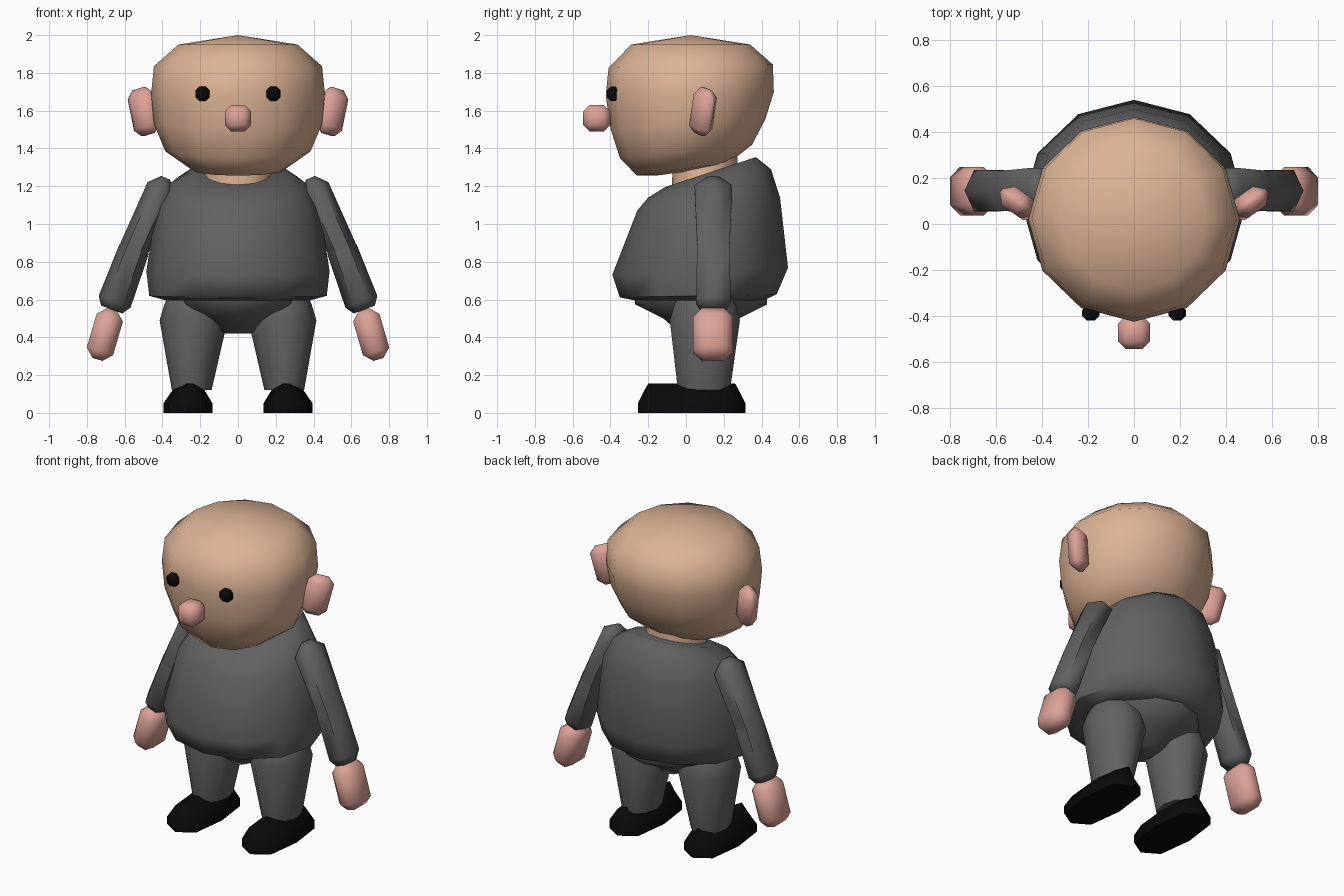
import bpy, bmesh
from math import sin, cos, pi, radians, atan2
from mathutils import Matrix, Vector

cube = bpy.data.objects.get("Cube")
if cube:
    bpy.data.objects.remove(cube, do_unlink=True)


def material(name, rgb):
    m = bpy.data.materials.new(name)
    m.use_nodes = True
    m.diffuse_color = (*rgb, 1)
    m.node_tree.nodes["Principled BSDF"].inputs["Base Color"].default_value = (*rgb, 1)
    return m


tan = material("tan_skin", (0.72, 0.45, 0.30))
pink = material("pink_skin", (0.72, 0.36, 0.31))
grey = material("grey_cloth", (0.12, 0.12, 0.12))
black = material("black", (0.003, 0.003, 0.003))


def finish(name, bm, mat, matrix):
    bmesh.ops.transform(bm, matrix=matrix, verts=bm.verts)
    bmesh.ops.remove_doubles(bm, verts=bm.verts, dist=0.0001)
    bmesh.ops.recalc_face_normals(bm, faces=bm.faces)
    mesh = bpy.data.meshes.new(name)
    bm.to_mesh(mesh)
    bm.free()
    mesh.materials.append(mat)
    ob = bpy.data.objects.new(name, mesh)
    bpy.context.collection.objects.link(ob)
    bpy.ops.object.select_all(action="DESELECT")
    ob.select_set(True)
    bpy.context.view_layer.objects.active = ob
    bpy.ops.object.shade_smooth_by_angle(angle=radians(62))
    return ob


def loft(name, rings, mat, n=12, power=1.0, matrix=Matrix()):
    """Skin stacked oval rings: (x, y, z, radius x, radius y, forward slope)."""
    bm = bmesh.new()
    loops = []
    for cx, cy, cz, rx, ry, slope in rings:
        loop = []
        for i in range(n):
            c, s = cos(2 * pi * i / n), sin(2 * pi * i / n)
            dx = rx * (1 if c > 0 else -1) * abs(c) ** power
            dy = ry * (1 if s > 0 else -1) * abs(s) ** power
            loop.append(bm.verts.new((cx + dx, cy + dy, cz + slope * dy)))
        loops.append(loop)
    for a, b in zip(loops, loops[1:]):
        for i in range(n):
            j = (i + 1) % n
            bm.faces.new((a[i], a[j], b[j], b[i]))
    for ring, loop in ((rings[0], loops[0]), (rings[-1], loops[-1])):
        if ring[3] > 0:
            bm.faces.new(loop)
    return finish(name, bm, mat, matrix)


def soft_box(name, size, bevel, mat, matrix):
    bm = bmesh.new()
    bmesh.ops.create_cube(bm, size=1)
    bmesh.ops.scale(bm, vec=size, verts=bm.verts)
    bmesh.ops.bevel(bm, geom=bm.edges[:], offset=bevel, segments=1, affect="EDGES")
    return finish(name, bm, mat, matrix)


def along(start, end):
    """Frame at start whose z axis leans sideways towards end."""
    d = Vector(end) - Vector(start)
    return Matrix.Translation(start) @ Matrix.Rotation(atan2(d.x, d.z), 4, "Y")


# Head, narrowing to a tilted chin
loft("head", [
    (0, -0.02, 1.275, 0.12, 0.12, 0.14),
    (0, -0.015, 1.29, 0.25, 0.245, 0.14),
    (0, 0.0, 1.385, 0.385, 0.35, 0.10),
    (0, 0.01, 1.53, 0.445, 0.41, 0.06),
    (0, 0.02, 1.69, 0.46, 0.445, 0.02),
    (0, 0.025, 1.835, 0.445, 0.435, 0.02),
    (0, 0.025, 1.95, 0.315, 0.315, 0),
    (0, 0.025, 2.0, 0, 0, 0)], tan)
loft("neck", [(0, 0.1, 1.1, 0.19, 0.18, 0.2), (0, 0.1, 1.35, 0.17, 0.17, 0.2)], tan)
soft_box("nose", (0.14, 0.145, 0.14), 0.035, pink, Matrix.Translation((0, -0.472, 1.56)))

# Jumper, with a collar that rises towards the back
loft("jumper", [
    (0, 0.07, 0.595, 0.38, 0.34, 0),
    (0, 0.065, 0.62, 0.47, 0.415, 0.02),
    (0, 0.075, 0.75, 0.485, 0.465, 0.04),
    (0, 0.12, 1.105, 0.43, 0.378, 0.09),
    (0, 0.125, 1.215, 0.36, 0.325, 0.23),
    (0, 0.13, 1.275, 0.25, 0.24, 0.33)], grey)
loft("pelvis", [
    (0, 0.08, 0.42, 0.07, 0.11, 0),
    (0, 0.08, 0.50, 0.20, 0.20, 0),
    (0, 0.08, 0.575, 0.31, 0.35, 0),
    (0, 0.08, 0.62, 0.33, 0.35, 0)], grey)

# Paired parts, mirrored across the middle
for side, sign in (("left", 1), ("right", -1)):
    mirror = Matrix.Diagonal((sign, 1, 1, 1))

    soft_box(side + "_eye", (0.076, 0.065, 0.076), 0.02, black,
             mirror @ Matrix.Translation((0.188, -0.387, 1.69)))
    soft_box(side + "_ear", (0.155, 0.1, 0.25), 0.04, pink,
             mirror @ Matrix.Translation((0.5, 0.09, 1.595))
             @ Matrix.Rotation(radians(35), 4, "Z") @ Matrix.Rotation(radians(14), 4, "Y"))

    loft(side + "_upper_arm", [
        (0, 0, -0.02, 0.078, 0.098, 0),
        (0, 0, 0.35, 0.078, 0.115, 0),
        (0, 0, 0.41, 0.025, 0.04, 0)], grey, 6,
        matrix=mirror @ along((0.55, 0.145, 0.87), (0.385, 0.145, 1.24)))
    loft(side + "_forearm", [
        (0, 0, -0.03, 0.07, 0.09, 0),
        (0, 0, 0.02, 0.082, 0.1, 0),
        (0, 0, 0.31, 0.09, 0.105, 0),
        (0, 0, 0.355, 0.06, 0.075, 0)], grey, 6,
        matrix=mirror @ along((0.545, 0.145, 0.88), (0.66, 0.145, 0.57)))
    soft_box(side + "_hand", (0.145, 0.21, 0.275), 0.045, pink,
             mirror @ along((0.705, 0.143, 0.415), (0.66, 0.143, 0.57)))

    loft(side + "_leg", [
        (0.245, 0.095, 0.12, 0.105, 0.145, 0),
        (0.235, 0.1, 0.49, 0.18, 0.195, 0),
        (0.235, 0.1, 0.575, 0.155, 0.17, 0),
        (0.235, 0.1, 0.63, 0.13, 0.14, 0)], grey, 10, matrix=mirror)
    loft(side + "_shoe", [
        (0.265, 0.03, 0, 0.13, 0.285, 0),
        (0.265, 0.03, 0.05, 0.13, 0.285, 0),
        (0.262, 0.03, 0.12, 0.085, 0.25, 0),
        (0.255, 0.03, 0.155, 0.02, 0.23, 0)], black, 8, 0.7, matrix=mirror)
